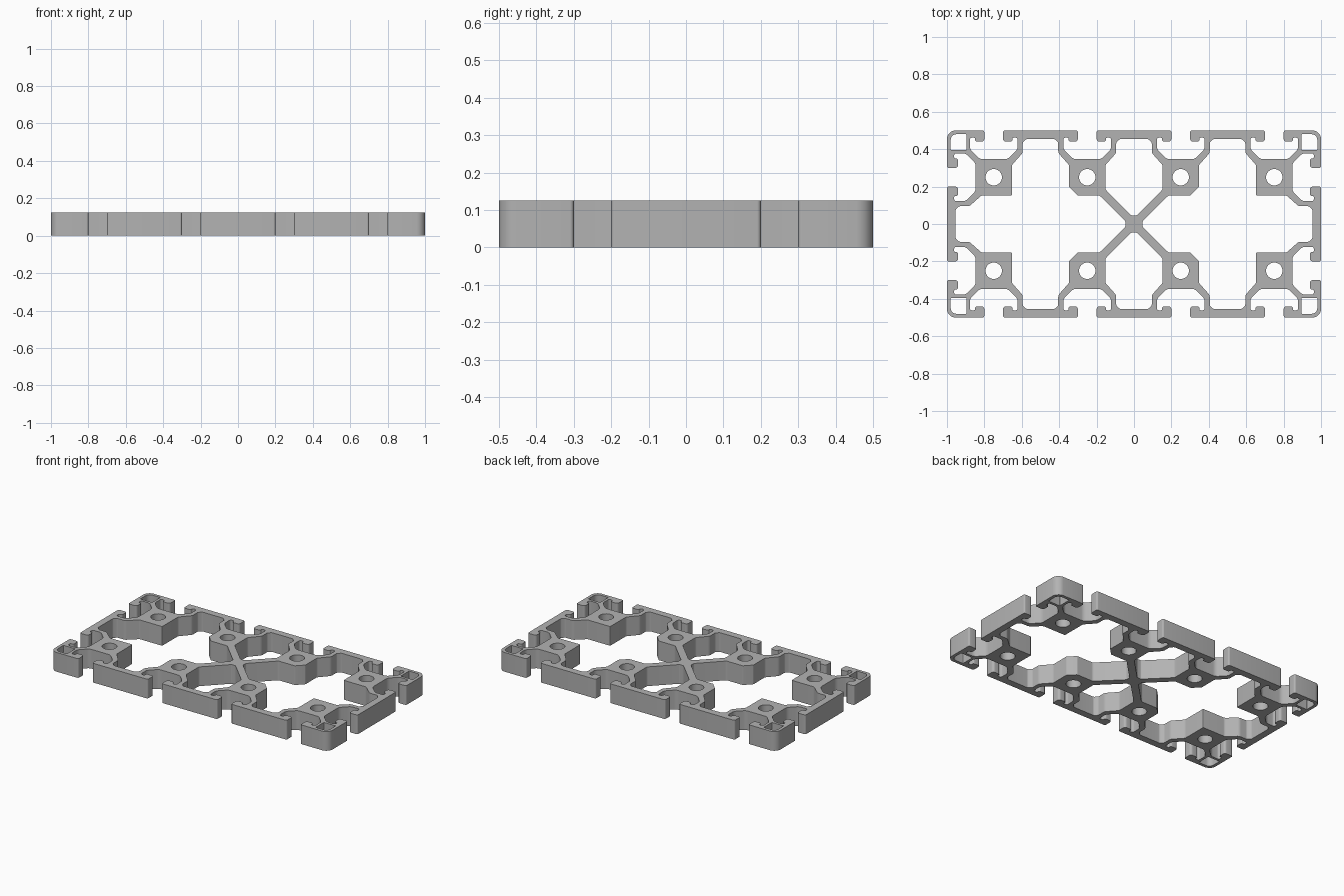
import bpy, bmesh, math
from mathutils import Vector

HEIGHT = 0.125
CELL = 0.25     # bore distance from the cell edges

if "Cube" in bpy.data.objects:
    bpy.data.objects.remove(bpy.data.objects["Cube"])


def rounded(points, steps=5):
    """Round each corner (x, y, radius) of a closed outline."""
    out, n = [], len(points)
    for i, (x, y, r) in enumerate(points):
        p = Vector((x, y))
        a = Vector(points[i - 1][:2]) - p
        b = Vector(points[(i + 1) % n][:2]) - p
        turn = math.pi - a.angle(b)
        if r == 0 or turn < 0.01:
            out.append(p)
            continue
        cut = min(r * math.tan(turn / 2), a.length * 0.48, b.length * 0.48)
        start, end = p + a.normalized() * cut, p + b.normalized() * cut
        radius = cut / math.tan(turn / 2)
        centre = p + (a.normalized() + b.normalized()).normalized() * (radius / math.cos(turn / 2))
        for k in range(steps + 1):
            arm = (start - centre).lerp(end - centre, k / steps).normalized()
            out.append(centre + arm * radius)
    return out


def flip(points, sx, sy):
    return [(x * sx, y * sy, r) for x, y, r in points]


def four_fold(quarter):
    """Complete a loop from its +x +y quarter, listed clockwise."""
    return (quarter + flip(quarter, 1, -1)[::-1]
            + flip(quarter, -1, -1) + flip(quarter, -1, 1)[::-1])


# Half profiles: (offset from slot centre, depth from the face, radius)
SLOT = [(0.05, 0, 0.01), (0.05, 0.06, 0.015), (0.1, 0.06, 0.02), (0.1, 0.038, 0.008),
        (0.128, 0.038, 0.016), (0.128, 0.1, 0.04), (0.075, 0.153, 0.04)]
LEG = [(0.175, 0.045, 0.015), (0.155, 0.065, 0.015), (0.155, 0.12, 0.03), (0.097, 0.185, 0.02)]


def on_top(profile, centre, side):
    return [(centre + side * u, 0.5 - d, r) for u, d, r in profile]


def on_end(profile, centre, side):
    return [(1 - d, centre + side * u, r) for u, d, r in profile]


# Outer outline with its slots
quarter = []
for centre in (CELL, 3 * CELL):
    quarter += on_top(SLOT, centre, -1) + on_top(SLOT, centre, 1)[::-1]
quarter.append((1, 0.5, 0.045))
quarter += on_end(SLOT, CELL, 1) + on_end(SLOT, CELL, -1)[::-1]
loops = [rounded(four_fold(quarter))]

# Central cavities above and below the crossing webs
core_in, core_out = CELL - 0.097, CELL + 0.097
half = on_top(LEG, CELL, -1) + [(core_in, core_in + 0.032, 0.02), (0.014, 0.046, 0.01)]
middle = half + flip(half, -1, 1)[::-1]
loops += [rounded(flip(middle, 1, s)) for s in (1, -1)]

# Large cavities at both ends
half = [(0.046, 0.014, 0.01), (core_in + 0.032, core_in, 0.02),
        (core_out - 0.045, core_in, 0.01), (core_out, core_in + 0.045, 0.01)]
half += on_top(LEG, CELL, 1)[::-1] + on_top(LEG, 3 * CELL, -1)
half += [(3 * CELL - 0.097, core_in, 0.004)] + on_end(LEG, CELL, -1)[::-1]
end_cavity = half + flip(half, 1, -1)[::-1]
loops += [rounded(flip(end_cavity, s, 1)) for s in (1, -1)]

# Corner pockets and round bores
pocket = [(0.895, 0.395, 0.004), (0.98, 0.395, 0.004), (0.98, 0.48, 0.03), (0.895, 0.48, 0.004)]
for sx in (1, -1):
    for sy in (1, -1):
        loops.append(rounded(flip(pocket, sx, sy)))
        for centre in (CELL, 3 * CELL):
            loops.append([Vector((sx * centre + 0.044 * math.cos(k * math.pi / 16),
                                  sy * CELL + 0.044 * math.sin(k * math.pi / 16)))
                          for k in range(32)])

# Fill and extrude the section
curve = bpy.data.curves.new("slotted_profile", "CURVE")
curve.dimensions = "2D"
curve.fill_mode = "BOTH"
curve.extrude = HEIGHT / 2
for loop in loops:
    spline = curve.splines.new("POLY")
    spline.points.add(len(loop) - 1)
    for point, p in zip(spline.points, loop):
        point.co = (p.x, p.y, 0, 1)
    spline.use_cyclic_u = True
section = bpy.data.objects.new("section_curve", curve)
bpy.context.collection.objects.link(section)
bpy.context.view_layer.update()
evaluated = section.evaluated_get(bpy.context.evaluated_depsgraph_get())
mesh = bpy.data.meshes.new_from_object(evaluated)
bpy.data.objects.remove(section)

# Weld the caps to the walls and rest the part on the ground
bm = bmesh.new()
bm.from_mesh(mesh)
bmesh.ops.remove_doubles(bm, verts=bm.verts, dist=0.0001)
bmesh.ops.translate(bm, verts=bm.verts, vec=(0, 0, HEIGHT / 2))
bmesh.ops.recalc_face_normals(bm, faces=bm.faces)
bm.to_mesh(mesh)
bm.free()
profile = bpy.data.objects.new("slotted_profile", mesh)
bpy.context.collection.objects.link(profile)

# Plain aluminium grey
grey = bpy.data.materials.new("aluminium_grey")
grey.use_nodes = True
colour = (0.45, 0.45, 0.45, 1)
grey.diffuse_color = colour
grey.node_tree.nodes["Principled BSDF"].inputs["Base Color"].default_value = colour
mesh.materials.clear()
mesh.materials.append(grey)

bpy.ops.object.select_all(action="DESELECT")
profile.select_set(True)
bpy.context.view_layer.objects.active = profile
bpy.ops.object.shade_smooth_by_angle(angle=math.radians(30))
